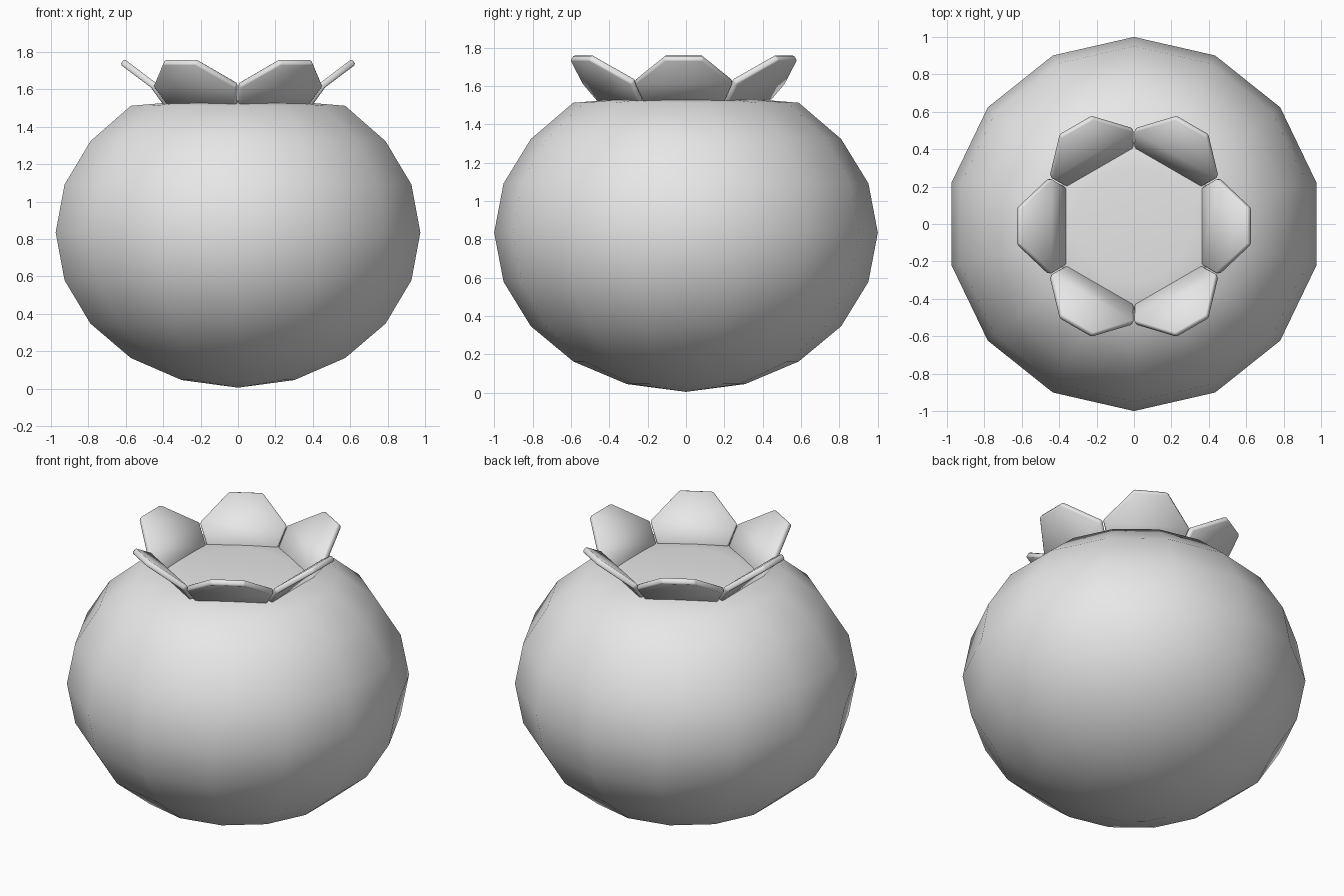
import bpy
import bmesh
from math import sin, cos, pi, radians

cube = bpy.data.objects.get("Cube")
if cube:
    bpy.data.objects.remove(cube, do_unlink=True)

grey = bpy.data.materials.new("plain grey")
grey.use_nodes = True
grey.diffuse_color = (0.8, 0.8, 0.8, 1)
grey.node_tree.nodes["Principled BSDF"].inputs["Base Color"].default_value = (0.8, 0.8, 0.8, 1)


def add_object(name, bm):
    mesh = bpy.data.meshes.new(name)
    bm.to_mesh(mesh)
    bm.free()
    mesh.materials.append(grey)
    obj = bpy.data.objects.new(name, mesh)
    bpy.context.collection.objects.link(obj)
    bpy.ops.object.select_all(action='DESELECT')
    bpy.context.view_layer.objects.active = obj
    obj.select_set(True)
    return obj


# Fruit body: low-poly sphere, squashed and flattened on top
CENTRE, HALF_HEIGHT = 0.835, 0.83
bm = bmesh.new()
bmesh.ops.create_uvsphere(bm, u_segments=14, v_segments=10, radius=1)
for v in bm.verts:
    pole_height = v.co.z
    v.co.z = CENTRE + HALF_HEIGHT * pole_height
    if pole_height > 0.99:
        v.co.z = 1.54
    elif pole_height > 0.9:
        v.co.z = 1.535
    elif pole_height > 0.7:
        v.co.z = 1.512
add_object("fruit_body", bm)
bpy.ops.object.shade_smooth()

# Crown petals: rows of (distance from axis, half width, height)
ROWS = [(0.36, 0.207, 1.525), (0.44, 0.254, 1.635), (0.608, 0.098, 1.762)]
for i in range(6):
    a = i * pi / 3
    bm = bmesh.new()
    rows = []
    for dist, half, z in ROWS:
        rows.append([bm.verts.new((dist * cos(a) - s * half * sin(a),
                                   dist * sin(a) + s * half * cos(a) - 0.012, z))
                     for s in (-1, 1)])
    # Faces point inward and up
    for low, high in zip(rows, rows[1:]):
        bm.faces.new((low[0], high[0], high[1], low[1]))
    bm.normal_update()
    if bm.faces[:][0].normal.z < 0:
        bmesh.ops.reverse_faces(bm, faces=bm.faces[:])
    petal = add_object(f"crown_petal_{i + 1}", bm)
    shell = petal.modifiers.new("thickness", 'SOLIDIFY')
    shell.thickness = 0.036
    shell.offset = -1
    edge = petal.modifiers.new("soft_rim", 'BEVEL')
    edge.width = 0.008
    edge.segments = 1
    edge.limit_method = 'ANGLE'
    edge.angle_limit = radians(50)
    bpy.ops.object.shade_smooth_by_angle(angle=radians(30))
